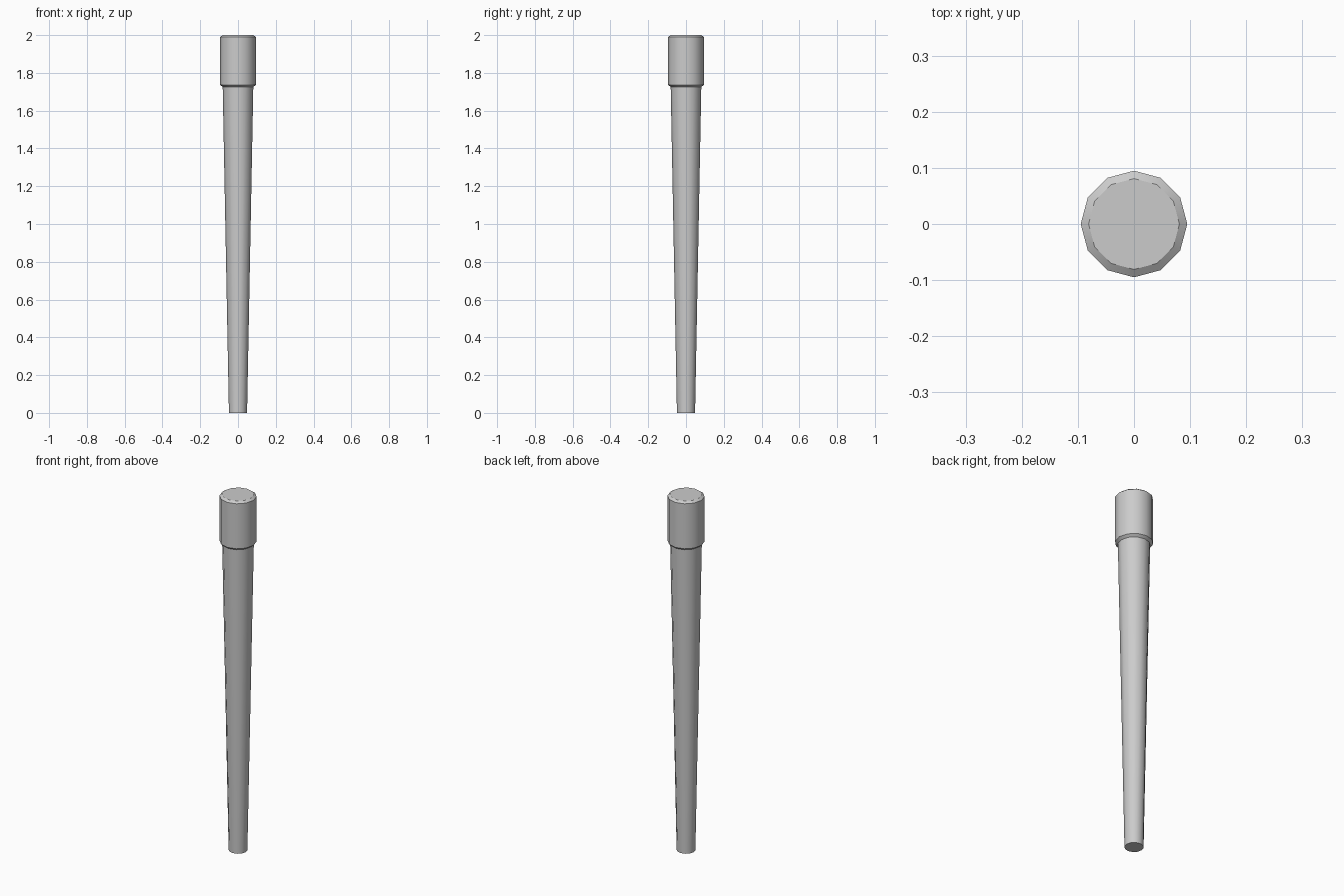
import bpy, bmesh, math

if "Cube" in bpy.data.objects:
    bpy.data.objects.remove(bpy.data.objects["Cube"])

SIDES = 12


def lathe(name, profile):
    """Revolve (radius, z) points into a closed faceted solid."""
    bm = bmesh.new()
    rings = []
    for r, z in profile:
        rings.append([bm.verts.new((r * math.cos(2 * math.pi * i / SIDES),
                                    r * math.sin(2 * math.pi * i / SIDES), z))
                      for i in range(SIDES)])
    for low, high in zip(rings, rings[1:]):
        for i in range(SIDES):
            j = (i + 1) % SIDES
            bm.faces.new((low[i], low[j], high[j], high[i]))
    bm.faces.new(rings[0][::-1])
    bm.faces.new(rings[-1])
    mesh = bpy.data.meshes.new(name)
    bm.to_mesh(mesh)
    bm.free()
    obj = bpy.data.objects.new(name, mesh)
    bpy.context.collection.objects.link(obj)
    bpy.ops.object.select_all(action='DESELECT')
    obj.select_set(True)
    bpy.context.view_layer.objects.active = obj
    bpy.ops.object.shade_smooth_by_angle(angle=math.radians(32))
    return obj


# Tapered shaft flowing into a wider cap with bevelled rims
lathe("tapered_post", [
    (0.048, 0.0),
    (0.081, 1.725),
    (0.095, 1.737),
    (0.095, 1.99),
    (0.081, 2.0),
])
